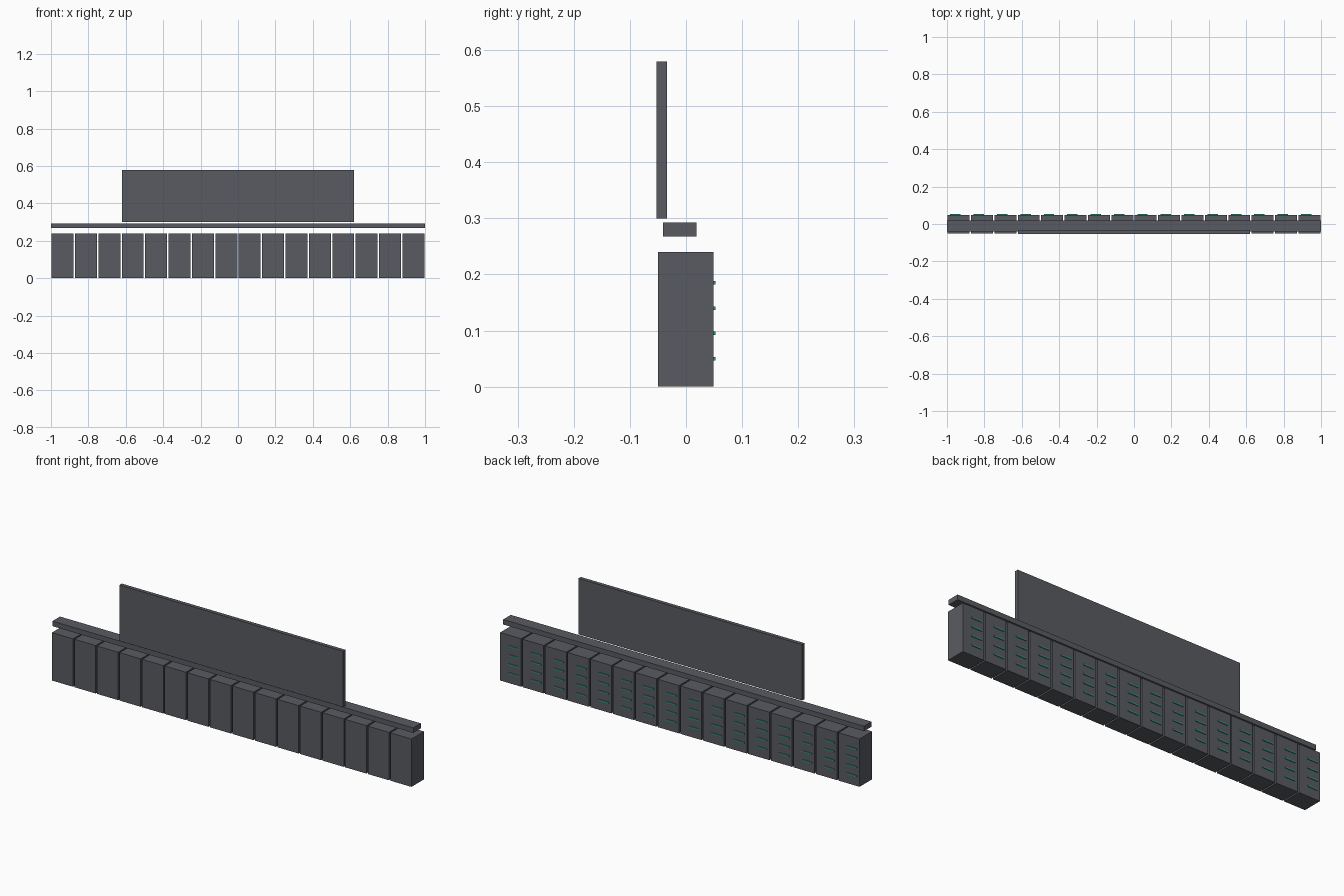
import bpy

if "Cube" in bpy.data.objects:
    bpy.data.objects.remove(bpy.data.objects["Cube"])

def material(name, rgb):
    m = bpy.data.materials.new(name)
    m.diffuse_color = (*rgb, 1)
    m.use_nodes = True
    m.node_tree.nodes["Principled BSDF"].inputs["Base Color"].default_value = m.diffuse_color
    return m

grey = material("dark grey", (0.10, 0.105, 0.12))
teal = material("teal light", (0.03, 0.30, 0.23))

def box(name, x, y, z, mat):
    """Box from (min, max) ranges on each axis."""
    bpy.ops.mesh.primitive_cube_add(
        size=1, location=[(a + b) / 2 for a, b in (x, y, z)])
    o = bpy.context.object
    o.name = name
    o.scale = [b - a for a, b in (x, y, z)]
    bpy.ops.object.transform_apply(location=False, rotation=False, scale=True)
    o.data.materials.append(mat)
    return o

# Row of cabinets, each with four small light strips on the back
COUNT, PITCH, WIDTH = 16, 0.125, 0.117
for i in range(COUNT):
    cx = -1 + PITCH * (i + 0.5)
    box(f"cabinet_{i}", (cx - WIDTH / 2, cx + WIDTH / 2), (-0.05, 0.049), (0.0, 0.24), grey)
    for j in range(4):
        z = 0.05 + 0.045 * j
        box(f"light_strip_{i}_{j}", (cx - 0.045, cx + 0.011),
            (0.047, 0.0525), (z - 0.003, z + 0.003), teal)

# Overhead cable tray running the full length
box("cable_tray", (-1.0, 1.0), (-0.041, 0.019), (0.268, 0.293), grey)

# Upright display panel above the row
box("display_panel", (-0.62, 0.62), (-0.053, -0.034), (0.30, 0.58), grey)
